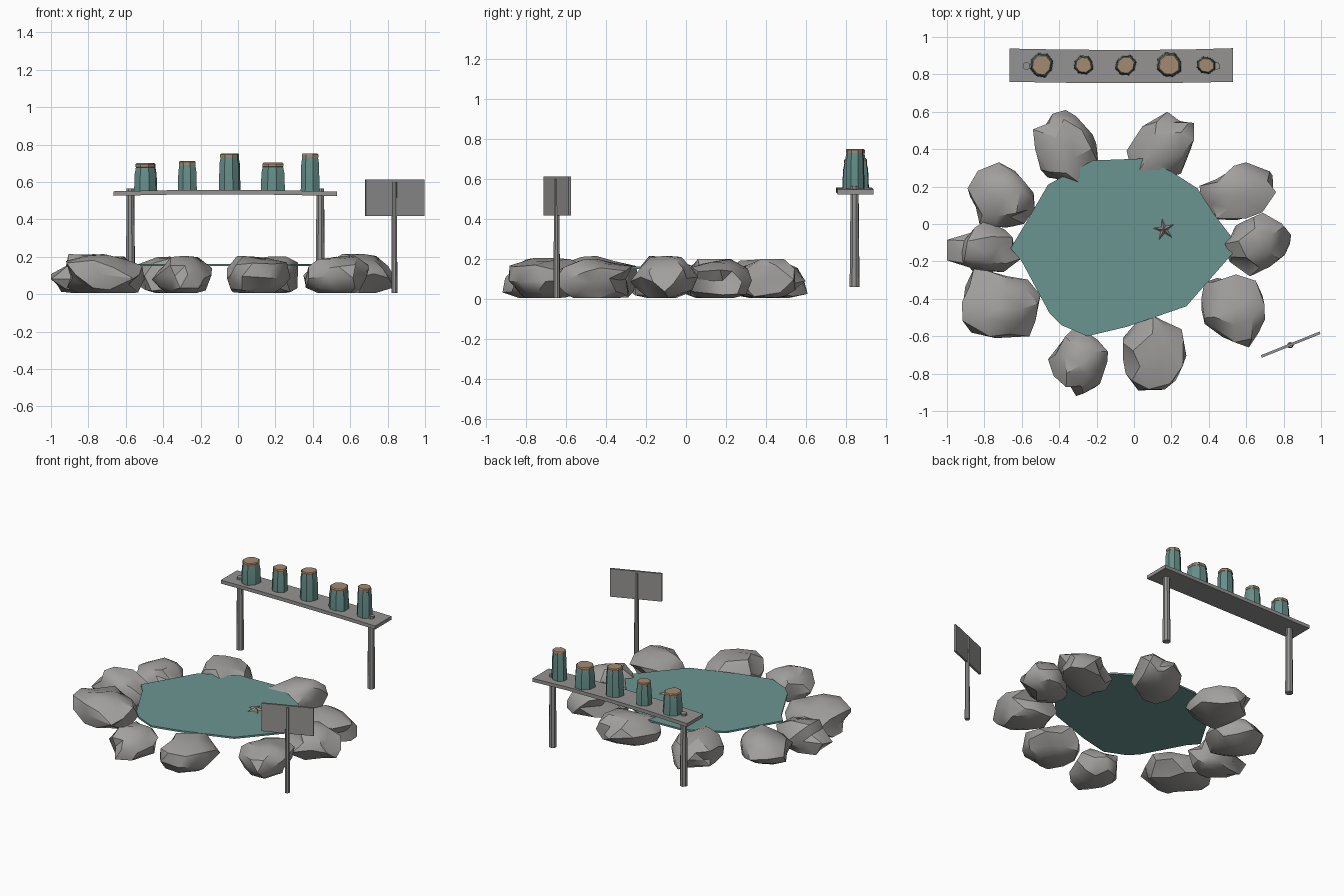
import bpy, bmesh, math, random
from mathutils import Vector, Matrix

if "Cube" in bpy.data.objects:
    bpy.data.objects.remove(bpy.data.objects["Cube"])

def mat(name, c):
    m = bpy.data.materials.new(name)
    m.diffuse_color = (*c, 1)
    m.use_nodes = True
    m.node_tree.nodes["Principled BSDF"].inputs["Base Color"].default_value = m.diffuse_color
    return m

STONE = mat("stone grey", (0.36, 0.35, 0.34))
WOOD = mat("weathered wood", (0.30, 0.295, 0.29))
WATER = mat("water teal", (0.145, 0.30, 0.28))
GLASS = mat("jar teal", (0.13, 0.27, 0.25))
CORK = mat("cork tan", (0.36, 0.26, 0.17))
STAR = mat("starfish pink grey", (0.38, 0.31, 0.29))

def finish(name, bm, mats, smooth=None):
    bmesh.ops.recalc_face_normals(bm, faces=bm.faces)
    me = bpy.data.meshes.new(name)
    bm.to_mesh(me)
    bm.free()
    for m in mats:
        me.materials.append(m)
    ob = bpy.data.objects.new(name, me)
    bpy.context.collection.objects.link(ob)
    if smooth:
        bpy.ops.object.select_all(action='DESELECT')
        ob.select_set(True)
        bpy.context.view_layer.objects.active = ob
        bpy.ops.object.shade_smooth_by_angle(angle=math.radians(smooth))
    return ob

def loft(bm, rings, mat_of=lambda i: 0):
    """Skin a stack of equal-length point rings and cap both ends."""
    vs = [[bm.verts.new(p) for p in r] for r in rings]
    n = len(vs[0])
    for i in range(len(vs) - 1):
        for k in range(n):
            f = bm.faces.new((vs[i][k], vs[i][(k + 1) % n], vs[i + 1][(k + 1) % n], vs[i + 1][k]))
            f.material_index = mat_of(i)
    bm.faces.new(vs[0][::-1]).material_index = mat_of(0)
    bm.faces.new(vs[-1]).material_index = mat_of(len(vs) - 2)

def ring(x, y, z, rx, ry, n, jit=None):
    jit = jit or [1] * n
    return [(x + rx * jit[k] * math.cos(2 * math.pi * k / n + 0.3),
             y + ry * jit[k] * math.sin(2 * math.pi * k / n + 0.3), z) for k in range(n)]

# Ring of rocks: xmin, xmax, ymin, ymax, height, long-axis angle, stretch
ROCKS = [(-.54, -.19, .20, .61, .20, 120, 1.3), (-.04, .32, .24, .60, .20, 45, 1.4),
         (.35, .76, .02, .33, .20, 30, 1.4), (.48, .84, -.28, .06, .215, 30, 1.1),
         (.36, .70, -.66, -.27, .20, 120, 1.2), (-.06, .28, -.89, -.49, .205, 90, 1.0),
         (-.46, -.14, -.92, -.57, .205, 90, 1.0), (-.92, -.50, -.61, -.24, .215, 140, 1.1),
         (-1.0, -.60, -.28, .02, .215, 0, 1.1), (-.89, -.53, -.02, .33, .20, 110, 1.1)]
for i, (x0, x1, y0, y1, h, ang, st) in enumerate(ROCKS):
    rnd = random.Random(40 + i)
    bm = bmesh.new()
    bmesh.ops.create_icosphere(bm, subdivisions=2, radius=1)
    for v in bm.verts:
        v.co *= rnd.uniform(0.86, 1.16)
        v.co += Vector([rnd.uniform(-.13, .13) for _ in range(3)])
        v.co.z = max(-0.72, min(v.co.z, 0.95))
        v.co.x *= st
        v.co.rotate(Matrix.Rotation(math.radians(ang), 3, 'Z'))
    lo = [min(v.co[a] for v in bm.verts) for a in range(3)]
    hi = [max(v.co[a] for v in bm.verts) for a in range(3)]
    box = ((x0, x1), (y0, y1), (0.005, h))
    for v in bm.verts:
        for a in range(3):
            t = (v.co[a] - lo[a]) / (hi[a] - lo[a])
            v.co[a] = box[a][0] + t * (box[a][1] - box[a][0])
    finish(f"rock_{i + 1}", bm, [STONE], 35)

# Water sheet
OUT = [(-.46, .21), (-.37, .26), (-.22, .34), (.05, .35), (.20, .28), (.34, .19), (.43, .05),
       (.56, -.12), (.28, -.44), (-.04, -.55), (-.25, -.60), (-.39, -.54), (-.45, -.48),
       (-.60, -.20), (-.66, -.13), (-.57, .02)]
bm = bmesh.new()
loft(bm, [[(x, y, 0.150) for x, y in OUT], [(x, y, 0.162) for x, y in OUT]])
finish("pond_water", bm, [WATER])

# Starfish floating on the water
bm = bmesh.new()
top = bm.verts.new((.16, -.03, .188))
low = bm.verts.new((.16, -.03, .160))
pts = []
for k in range(10):
    a = math.radians(100 + 36 * k)
    r = 0.06 if k % 2 == 0 else 0.02
    pts.append(bm.verts.new((.16 + r * math.cos(a), -.03 + r * math.sin(a), .166)))
for k in range(10):
    bm.faces.new((top, pts[k], pts[(k + 1) % 10]))
    bm.faces.new((low, pts[(k + 1) % 10], pts[k]))
finish("starfish", bm, [STAR])

# Shelf plank, slightly bowed
bm = bmesh.new()
loft(bm, [[(x, y0, z - .024), (x, y1, z - .024), (x, y1, z), (x, y0, z)] for x, y0, y1, z in
          [(-.665, .76, .938, .550), (-.35, .755, .932, .556), (-.05, .753, .931, .557),
           (.25, .755, .932, .555), (.53, .76, .940, .548)]])
finish("shelf_plank", bm, [WOOD])

# Shelf legs
for side, x in (("left", -.575), ("right", .44)):
    bm = bmesh.new()
    loft(bm, [ring(x, .845, .06, .026, .026, 8), ring(x, .845, .566, .021, .021, 8)])
    finish(f"shelf_leg_{side}", bm, [WOOD], 30)

# Corked jars: x, radius x, radius y, top height
JARS = [(-.495, .064, .068, .70), (-.27, .055, .052, .712), (-.045, .058, .057, .752),
        (.188, .069, .072, .703), (.385, .056, .048, .752)]
for i, (x, rx, ry, zt) in enumerate(JARS):
    rnd = random.Random(i)
    j = [rnd.uniform(.92, 1.06) for _ in range(8)]
    prof = [(.552, 1.0), (zt - .055, .94), (zt - .022, .84), (zt - .021, .87), (zt - .006, .87), (zt, .78)]
    bm = bmesh.new()
    loft(bm, [ring(x, .85, z, rx * s, ry * s, 8, j) for z, s in prof], lambda k: 0 if k < 2 else 1)
    finish(f"jar_{i + 1}", bm, [GLASS, CORK], 30)

# Sign post and board
bm = bmesh.new()
loft(bm, [ring(.836, -.648, .005, .017, .017, 8), ring(.836, -.648, .60, .014, .014, 8)])
finish("sign_post", bm, [WOOD], 30)
bm = bmesh.new()
bmesh.ops.create_cube(bm, size=1, matrix=Matrix.Translation((.838, -.645, .515))
                      @ Matrix.Rotation(math.radians(22), 4, 'Z')
                      @ Matrix.Diagonal((.338, .014, .195, 1)))
finish("sign_board", bm, [WOOD])
